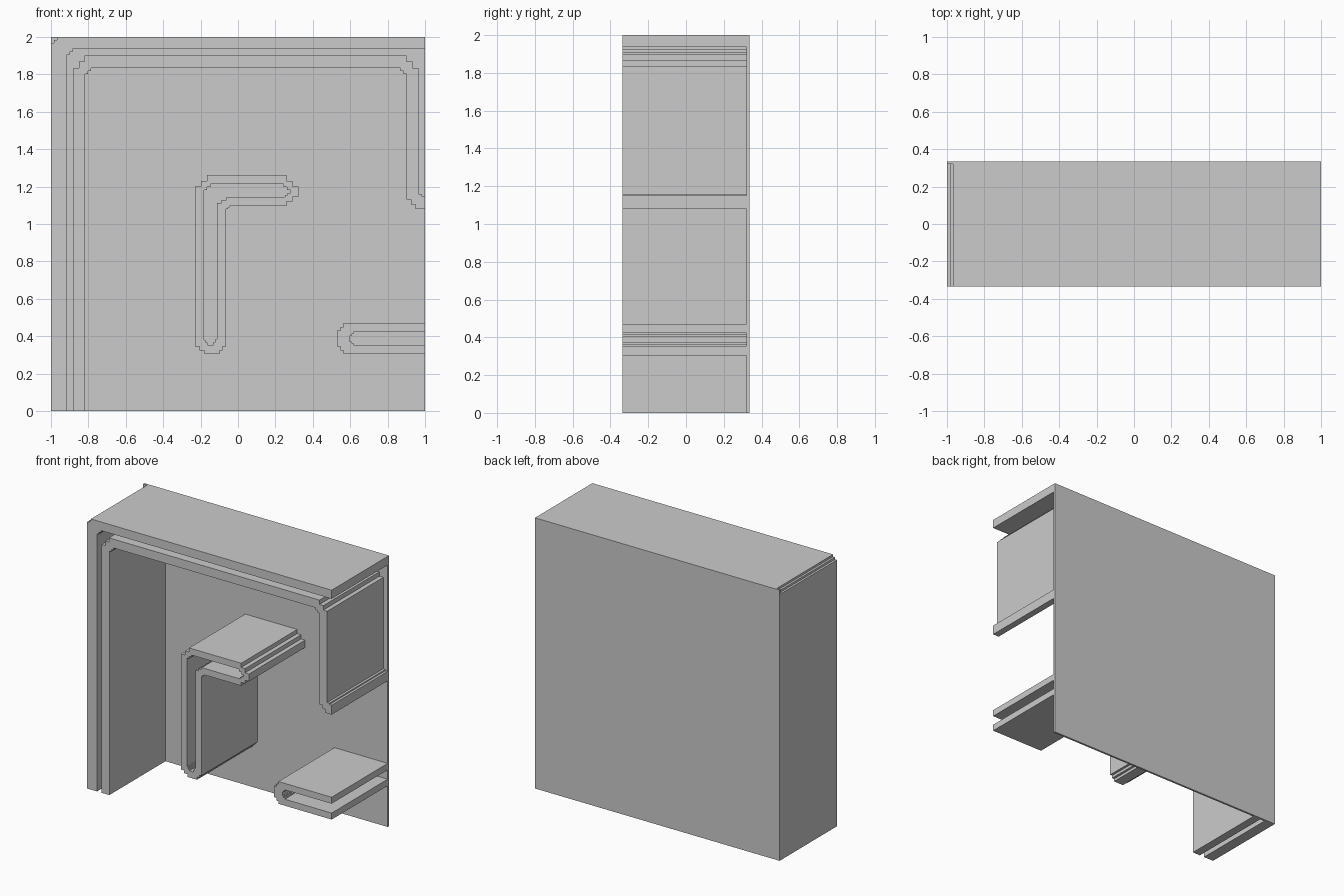
import bpy
import math

if "Cube" in bpy.data.objects:
    bpy.data.objects.remove(bpy.data.objects["Cube"], do_unlink=True)

FRONT, PLATE, BACK = -0.335, 0.32, 0.335

grey = bpy.data.materials.new("plain grey")
grey.use_nodes = True
grey.diffuse_color = (0.6, 0.6, 0.6, 1)
grey.node_tree.nodes["Principled BSDF"].inputs["Base Color"].default_value = (0.6, 0.6, 0.6, 1)


def stepped(points, steps=2):
    """Replace every diagonal edge of a closed outline with a small staircase."""
    out = []
    for i, (x, z) in enumerate(points):
        nx, nz = points[(i + 1) % len(points)]
        out.append((x, z))
        if x != nx and z != nz:
            x_first = points[i - 1][0] == x
            dx, dz = (nx - x) / steps, (nz - z) / steps
            for k in range(steps):
                cx, cz = x + k * dx, z + k * dz
                out.append((cx + dx, cz) if x_first else (cx, cz + dz))
                if k < steps - 1:
                    out.append((cx + dx, cz + dz))
    return out


def extrude_outline(name, outlines, y0=FRONT, y1=PLATE):
    """Extrude front-view outlines in depth; a nested outline becomes a hole."""
    curve = bpy.data.curves.new(name, "CURVE")
    curve.dimensions = "2D"
    curve.fill_mode = "BOTH"
    curve.extrude = (y1 - y0) / 2
    for outline in outlines:
        pts = stepped(outline)
        spline = curve.splines.new("POLY")
        spline.points.add(len(pts) - 1)
        for point, (x, z) in zip(spline.points, pts):
            point.co = (x, z, 0, 1)
        spline.use_cyclic_u = True
    curve.materials.append(grey)
    obj = bpy.data.objects.new(name, curve)
    bpy.context.collection.objects.link(obj)
    obj.location.y = (y0 + y1) / 2
    obj.rotation_euler.x = math.pi / 2
    bpy.ops.object.select_all(action="DESELECT")
    obj.select_set(True)
    bpy.context.view_layer.objects.active = obj
    bpy.ops.object.convert(target="MESH")
    bpy.ops.object.shade_flat()


# Back plate
extrude_outline("back_plate", [[(-1, 0), (-1, 2), (1, 2), (1, 0)]], PLATE, BACK)

# Outer wall: left side and top
extrude_outline("outer_wall", [[
    (-1, 0), (-1, 1.968), (-0.968, 2), (1, 2), (1, 1.936),
    (-0.885, 1.936), (-0.918, 1.904), (-0.918, 0)]])

# Inner wall: left side, top, right side and its short foot
extrude_outline("inner_wall", [[
    (-0.88, 0), (-0.88, 1.835), (-0.82, 1.9), (0.9, 1.9), (0.964, 1.835),
    (0.964, 1.16), (1, 1.14), (1, 1.08), (0.95, 1.08), (0.9, 1.13),
    (0.9, 1.803), (0.868, 1.835), (-0.785, 1.835), (-0.817, 1.803), (-0.817, 0)]])

# Closed hook loop in the middle
extrude_outline("centre_hook", [
    [(-0.23, 0.345), (-0.23, 1.2), (-0.165, 1.262), (0.26, 1.262),
     (0.324, 1.2), (0.324, 1.145), (0.26, 1.096), (-0.045, 1.096),
     (-0.064, 1.08), (-0.064, 0.345), (-0.1, 0.305), (-0.18, 0.305)],
    [(-0.182, 0.38), (-0.182, 1.182), (-0.147, 1.214), (0.243, 1.214),
     (0.28, 1.182), (0.28, 1.166), (0.25, 1.144), (-0.062, 1.144),
     (-0.112, 1.112), (-0.112, 0.385), (-0.13, 0.353), (-0.163, 0.353)]])

# Hairpin wall open to the right edge
extrude_outline("side_hairpin", [[
    (1, 0.47), (0.565, 0.47), (0.53, 0.43), (0.53, 0.345), (0.565, 0.305),
    (1, 0.305), (1, 0.353), (0.617, 0.353), (0.597, 0.373), (0.597, 0.402),
    (0.617, 0.422), (1, 0.422)]])
